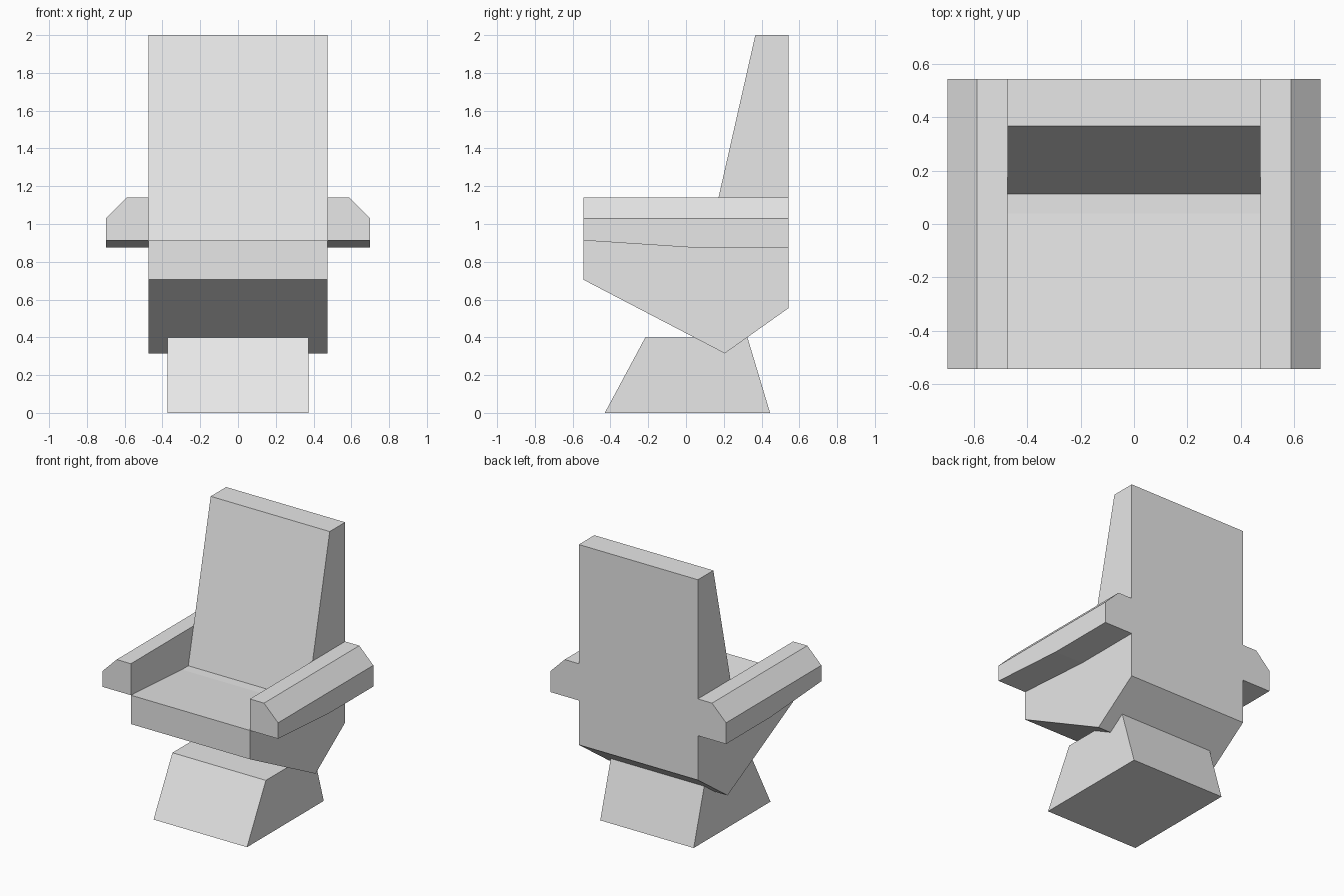
import bpy
import bmesh

cube = bpy.data.objects.get("Cube")
if cube:
    bpy.data.objects.remove(cube, do_unlink=True)

grey = bpy.data.materials.new("plain_grey")
grey.use_nodes = True
grey.diffuse_color = (0.8, 0.8, 0.8, 1)
grey.node_tree.nodes["Principled BSDF"].inputs["Base Color"].default_value = (0.8, 0.8, 0.8, 1)


def extrude_profile(name, profile, x0, x1, chamfer=0):
    """Extrude a side profile of (y, z) points from x0 to x1."""
    bm = bmesh.new()
    face = bm.faces.new([bm.verts.new((x0, y, z)) for y, z in profile])
    moved = bmesh.ops.extrude_face_region(bm, geom=[face])["geom"]
    verts = [g for g in moved if isinstance(g, bmesh.types.BMVert)]
    bmesh.ops.translate(bm, verts=verts, vec=(x1 - x0, 0, 0))
    if chamfer:
        # Cut the upper outer edge
        top = max(z for y, z in profile)
        edges = [e for e in bm.edges
                 if all(abs(v.co.z - top) < 1e-4 and abs(v.co.x - x1) < 1e-4 for v in e.verts)]
        bmesh.ops.bevel(bm, geom=edges, offset=chamfer, segments=1, affect='EDGES')
    bmesh.ops.recalc_face_normals(bm, faces=bm.faces[:])
    mesh = bpy.data.meshes.new(name)
    bm.to_mesh(mesh)
    bm.free()
    mesh.materials.append(grey)
    obj = bpy.data.objects.new(name, mesh)
    bpy.context.collection.objects.link(obj)
    return obj


# Tapered foot
extrude_profile("base", [(-0.43, 0), (0.445, 0), (0.325, 0.4), (-0.215, 0.4)], -0.373, 0.373)

# Seat with keel-shaped underside and leaning backrest in one solid
extrude_profile("seat_and_backrest",
                [(-0.543, 0.705), (0.205, 0.315), (0.543, 0.555), (0.543, 2),
                 (0.367, 2), (0.112, 0.875), (0.04, 0.875), (-0.543, 0.913)],
                -0.475, 0.475)

# Armrests with chamfered outer edges
arm = [(-0.543, 0.913), (0.04, 0.875), (0.543, 0.875), (0.543, 1.14), (-0.543, 1.14)]
for side, name in ((1, "left_armrest"), (-1, "right_armrest")):
    extrude_profile(name, arm, side * 0.475, side * 0.7, chamfer=0.112)
